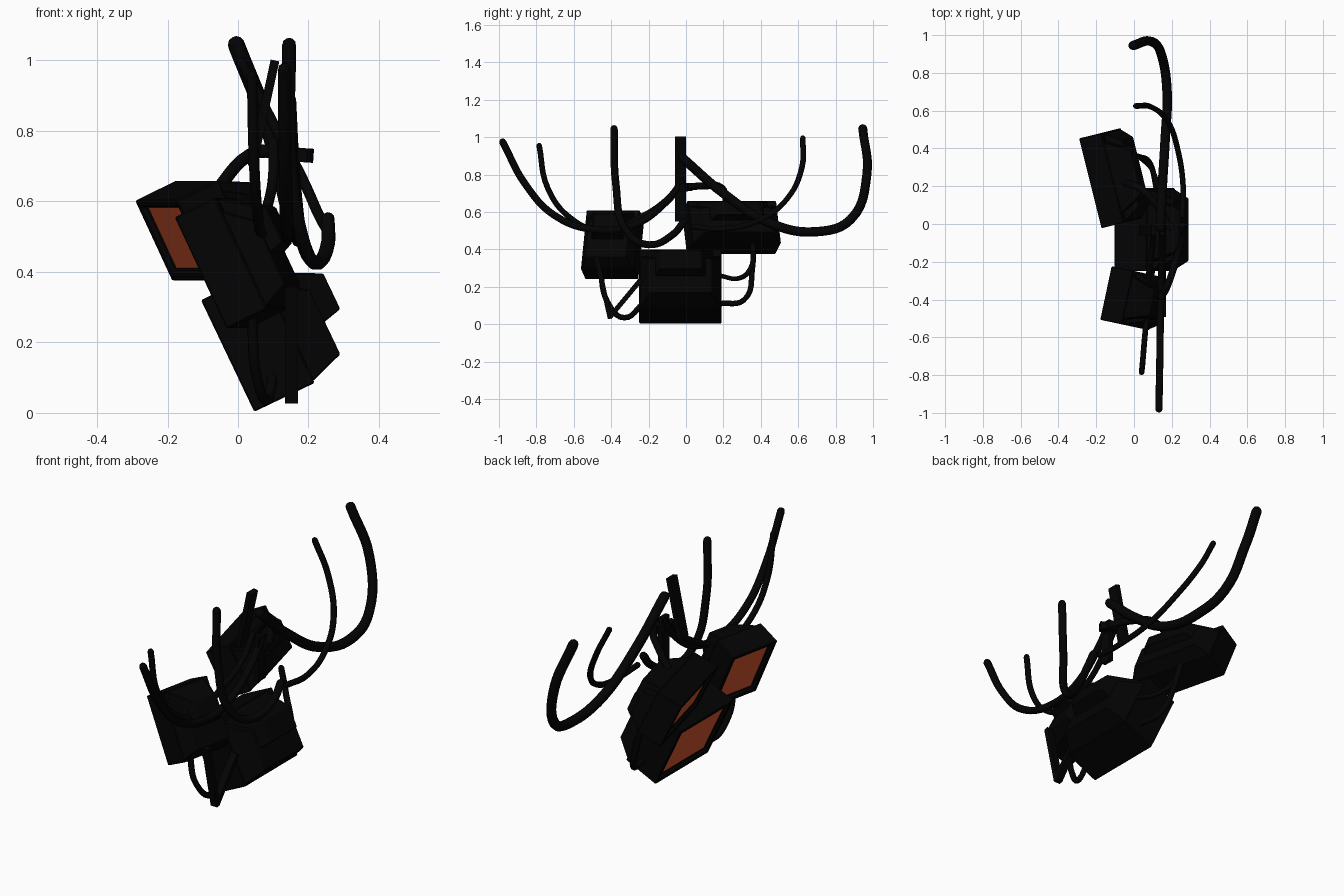
import bpy, bmesh, math
from mathutils import Vector, Matrix

if "Cube" in bpy.data.objects:
    bpy.data.objects.remove(bpy.data.objects["Cube"])


def material(name, col):
    m = bpy.data.materials.new(name)
    m.diffuse_color = (*col, 1)
    m.use_nodes = True
    m.node_tree.nodes["Principled BSDF"].inputs["Base Color"].default_value = m.diffuse_color
    return m


BLACK = material("matte black", (0.001, 0.001, 0.001))
ORANGE = material("burnt orange", (0.62, 0.085, 0.025))


def add_object(name, mesh, mats):
    ob = bpy.data.objects.new(name, mesh)
    bpy.context.collection.objects.link(ob)
    if len(mesh.materials):
        mesh.materials.clear()
    for m in mats:
        mesh.materials.append(m)
    return ob


def frustum(bm, n0, w0, lo0, hi0, n1, w1, lo1, hi1):
    """Block between two rectangles; local x = depth, y = width, z = height."""
    a = [bm.verts.new((n0, y, z)) for y, z in ((-w0, lo0), (w0, lo0), (w0, hi0), (-w0, hi0))]
    b = [bm.verts.new((n1, y, z)) for y, z in ((-w1, lo1), (w1, lo1), (w1, hi1), (-w1, hi1))]
    faces = [bm.faces.new(a), bm.faces.new(b[::-1])]
    for i in range(4):
        j = (i + 1) % 4
        faces.append(bm.faces.new((a[i], b[i], b[j], a[j])))
    return faces


def monitor(name, top_mid, turn, width, height, depth):
    """Tube monitor whose tilted screen faces -x; top_mid is the top of the front."""
    bm = bmesh.new()
    w, h, d = width / 2, height, depth
    # casing with recessed orange screen
    front = frustum(bm, 0, w, -h, 0, d, w, -h, 0)[0]
    bmesh.ops.recalc_face_normals(bm, faces=bm.faces[:])
    bmesh.ops.inset_individual(bm, faces=[front], thickness=0.028)
    bmesh.ops.inset_individual(bm, faces=[front], thickness=0.010, depth=-0.020)
    front.material_index = 1
    # lower and upper steps of the rear housing
    f = frustum(bm, d - 0.002, w * 0.98, -h * 0.98, -h * 0.12,
                d * 1.53, w * 0.75, -h * 0.88, -h * 0.3)
    f += frustum(bm, d - 0.002, w * 0.8, -h * 0.66, -h * 0.01,
                 d * 1.82, w * 0.5, -h * 0.55, -h * 0.23)
    bmesh.ops.recalc_face_normals(bm, faces=f)
    me = bpy.data.meshes.new(name)
    rot = Matrix.Rotation(math.radians(turn), 4, 'Z') @ Matrix.Rotation(math.radians(-25.5), 4, 'Y')
    bm.transform(Matrix.Translation(top_mid) @ rot)
    bm.to_mesh(me)
    bm.free()
    ob = add_object(name, me, [BLACK, ORANGE])
    bev = ob.modifiers.new("soft edges", 'BEVEL')
    bev.width = 0.004
    bev.material = 0


def cable(name, pts, radius):
    cu = bpy.data.curves.new(name, 'CURVE')
    cu.dimensions = '3D'
    cu.bevel_depth = radius
    cu.bevel_resolution = 2
    cu.resolution_u = 6
    cu.use_fill_caps = True
    sp = cu.splines.new('BEZIER')
    sp.bezier_points.add(len(pts) - 1)
    for p, co in zip(sp.bezier_points, pts):
        p.co = co
        p.handle_left_type = p.handle_right_type = 'AUTO'
    ob = bpy.data.objects.new(name, cu)
    bpy.context.collection.objects.link(ob)
    me = bpy.data.meshes.new_from_object(ob.evaluated_get(bpy.context.evaluated_depsgraph_get()))
    bpy.data.objects.remove(ob)
    # rounded tips
    bm = bmesh.new()
    bm.from_mesh(me)
    for p in (pts[0], pts[-1]):
        bmesh.ops.create_icosphere(bm, subdivisions=2, radius=radius * 0.98, matrix=Matrix.Translation(p))
    bm.to_mesh(me)
    bm.free()
    add_object(name, me, [BLACK])


def bar(name, a, b, sx, sy):
    """Rectangular bar from a to b."""
    a, b = Vector(a), Vector(b)
    bm = bmesh.new()
    bmesh.ops.create_cube(bm, size=1)
    axis = (b - a).normalized()
    ya = Vector((0, 1, 0)) if abs(axis.y) < 0.5 else Vector((0, 0, 1))
    xa = ya.cross(axis).normalized()
    ya = axis.cross(xa)
    m = Matrix((xa * sx, ya * sy, b - a)).transposed().to_4x4()
    bm.transform(Matrix.Translation((a + b) / 2) @ m)
    me = bpy.data.meshes.new(name)
    bm.to_mesh(me)
    bm.free()
    add_object(name, me, [BLACK])


# three hanging monitors
monitor("centre_monitor", (-0.105, -0.03, 0.32), 0, 0.44, 0.351, 0.19)
monitor("wide_monitor", (-0.233, 0.215, 0.602), 14, 0.49, 0.252, 0.135)
monitor("tall_monitor", (-0.15, -0.365, 0.555), -12, 0.29, 0.35, 0.13)

# hanger post and strap
bar("hanger_post", (0.105, -0.03, 1.0), (0.04, -0.03, 0.70), 0.025, 0.06)
bar("hanger_drop", (0.15, -0.03, 0.78), (0.15, -0.03, 0.55), 0.025, 0.06)
cable("support_strap", [(0.17, 0.02, 0.735), (0.12, 0.1, 0.74), (0.03, 0.19, 0.73), (-0.07, 0.22, 0.62)], 0.019)
bar("strap_end", (0.205, -0.02, 0.73), (0.13, 0.02, 0.735), 0.04, 0.04)

# big cables sweeping up and out
cable("right_thick_cable", [(0.14, -0.02, 0.89), (0.15, 0.2, 0.70), (0.165, 0.45, 0.54), (0.175, 0.7, 0.495),
                            (0.15, 0.88, 0.56), (0.09, 0.967, 0.80), (-0.005, 0.945, 1.045)], 0.025)
cable("right_thin_cable", [(0.01, 0.625, 0.995), (0.09, 0.62, 0.84), (0.18, 0.54, 0.67), (0.23, 0.4, 0.56),
                           (0.26, 0.2, 0.51), (0.255, 0.04, 0.52)], 0.015)
cable("middle_cable", [(0.145, -0.385, 1.045), (0.145, -0.375, 0.75), (0.18, -0.32, 0.50), (0.22, -0.2, 0.425),
                       (0.255, -0.07, 0.48), (0.255, -0.01, 0.55)], 0.02)
cable("left_thick_cable", [(0.132, -0.98, 0.975), (0.134, -0.86, 0.75), (0.137, -0.7, 0.58), (0.14, -0.48, 0.505),
                           (0.145, -0.28, 0.53), (0.15, -0.1, 0.66), (0.15, -0.02, 0.76)], 0.019)
cable("left_thin_cable", [(0.04, -0.785, 0.955), (0.045, -0.74, 0.73), (0.055, -0.62, 0.57), (0.07, -0.45, 0.50),
                          (0.08, -0.25, 0.57), (0.1, -0.1, 0.67), (0.1, -0.02, 0.77)], 0.015)

# short link cables between the monitors
bar("bent_link_left", (0.152, -0.48, 0.36), (0.152, -0.405, 0.03), 0.037, 0.026)
bar("bent_link_right", (0.152, -0.41, 0.035), (0.152, -0.24, 0.24), 0.037, 0.026)
cable("left_link_cable", [(0.04, -0.46, 0.29), (0.05, -0.42, 0.12), (0.08, -0.33, 0.035), (0.1, -0.23, 0.11)], 0.015)
cable("right_link_cable_1", [(0.0, 0.36, 0.42), (0.03, 0.355, 0.30), (0.09, 0.31, 0.13), (0.12, 0.18, 0.11)], 0.015)
cable("right_link_cable_2", [(0.0, 0.36, 0.42), (0.04, 0.345, 0.30), (0.1, 0.28, 0.245), (0.13, 0.18, 0.26)], 0.013)
